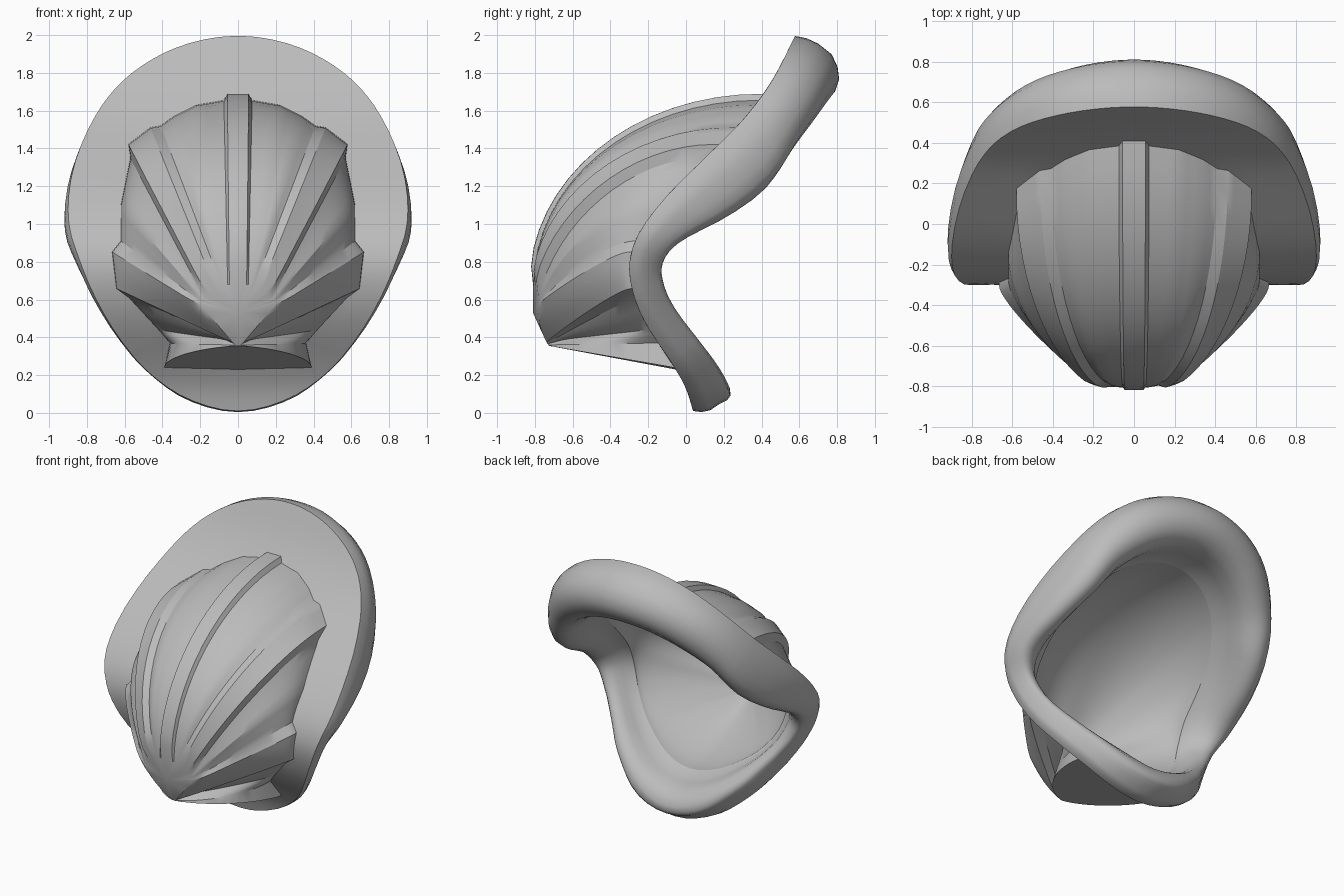
import bpy, bmesh, math
from mathutils import Vector

cube = bpy.data.objects.get("Cube")
if cube:
    bpy.data.objects.remove(cube)

grey = bpy.data.materials.new("matte_grey")
grey.use_nodes = True
grey.diffuse_color = (0.5, 0.5, 0.5, 1)
grey.node_tree.nodes["Principled BSDF"].inputs["Base Color"].default_value = (0.5, 0.5, 0.5, 1)


def curve(table, x):
    """Smooth interpolation through (x, value) pairs."""
    n = len(table)
    x = min(max(x, table[0][0]), table[-1][0])
    i = max(k for k in range(n - 1) if table[k][0] <= x)

    def slope(k):
        a, b = table[max(k - 1, 0)], table[min(k + 1, n - 1)]
        return (b[1] - a[1]) / (b[0] - a[0])
    (x0, v0), (x1, v1) = table[i], table[i + 1]
    h = x1 - x0
    t = (x - x0) / h
    return ((2*t**3 - 3*t*t + 1) * v0 + (t**3 - 2*t*t + t) * h * slope(i)
            + (3*t*t - 2*t**3) * v1 + (t**3 - t*t) * h * slope(i + 1))


def by_angle(table):
    """Mirror an angle table past both ends so that it runs level there."""
    return [(-table[1][0], table[1][1])] + table + [(360 - table[-2][0], table[-2][1])]


# Flange side profile (z, y), then values by angle from the top
FACE = [(0, .04), (.13, 0), (.27, -.08), (.45, -.2), (.6, -.27), (.78, -.3), (.95, -.25),
        (1.15, -.1), (1.35, .1), (1.55, .3), (1.75, .45), (2, .58)]
OUTLINE = by_angle([(0, .995), (37, .975), (60, .935), (90, .895), (103, .86), (118, .85),
                    (133, .87), (150, .92), (163, .96), (180, .99)])
DEPTH = by_angle([(0, .32), (30, .3), (45, .3), (60, .34), (75, .29), (90, .2), (110, .17),
                  (140, .18), (180, .22)])
LINING = by_angle([(0, .64), (60, .64), (90, .61), (105, .63), (130, .68), (150, .7),
                   (180, .73)])
ROUND = by_angle([(0, 1), (45, 1), (75, .85), (90, .65), (105, .3), (130, .15),
                  (150, .3), (180, .5)])
THINNING = by_angle([(0, 1), (50, 1.1), (90, 1.5), (180, 1.7)])
MIDDLE = Vector((0, .1, .8))


def face_y(z):
    return curve(FACE, z)


# Shell ribs: start x, start z, base x, base z, roundness, raise, steps to next
RIBS = [(0, .68, 0, 1.67, 1, .02, 2),
        (.045, .68, .055, 1.67, 1, .02, 1),
        (.055, .68, .075, 1.655, 1, 0, 3),
        (.07, .69, .22, 1.63, 1, 0, 3),
        (.08, .69, .34, 1.57, 1, 0, 2),
        (.09, .68, .41, 1.52, .95, 0, 1),
        (.12, .67, .45, 1.49, .95, .025, 4),
        (.16, .63, .56, 1.4, .85, .03, 1),
        (.18, .61, .57, 1.35, .8, 0, 4),
        (.19, .6, .62, 1.1, .7, 0, 4),
        (.2, .59, .62, .91, .42, 0, 1),
        (.2, .575, .645, .85, .24, .025, 4),
        (.03, .375, .635, .66, .2, .01, 1),
        (.025, .37, .6, .6, .13, -.03, 3),
        (.02, .365, .45, .42, .2, -.04, 3),
        (.015, .36, .36, .37, .7, 0, 1),
        (.01, .355, .39, .24, .8, 0, 6),
        (0, .355, 0, .23, 0, 0, 1)]

half = []
for a, b in zip(RIBS, RIBS[1:]):
    for k in range(a[6]):
        half.append([p + (q - p) * k / a[6] for p, q in zip(a[:6], b[:6])])
half.append(list(RIBS[-1][:6]))
columns = [(c, 1) for c in half] + [(c, -1) for c in half[-2:0:-1]]


def quarter(t, w):
    """Rise and fall along a quarter curve; w blends from straight to round."""
    s, c = math.sin(t * math.pi / 2), math.cos(t * math.pi / 2)
    return s, w * c + (1 - w) * (1 - s)


def shell_point(col, t):
    """Point on a rib line; t runs from the hub (0) to the flange (1)."""
    sx, sz, bx, bz, w, lift = col
    s, fall = quarter(t, w)
    sy = -.81 + .9 * sx * sx + 1.4 * max(0, .6 - sz) ** 2
    rise = 1 - fall if sz < .37 else s
    by = face_y(bz)
    p = Vector((sx + (bx - sx) * s, by + (sy - by) * fall, sz + (bz - sz) * rise))
    r = min(1, s / .14)
    p += (p - MIDDLE).normalized() * lift * r * r * (3 - 2 * r)
    if t == 1:
        p.y = face_y(p.z)
    return p


def column_angle(col):
    return math.atan2(col[2], col[3] - 1)


def flange_point(col, frac, depth):
    """Point between outer edge (frac 0) and inner base (1), pushed back by depth."""
    ang = column_angle(col)
    deg = math.degrees(ang)
    out = Vector((math.sin(ang), 0, math.cos(ang)))
    centre = Vector((0, 0, 1))
    edge = curve(OUTLINE, deg)
    if frac < 0:
        p = centre + out * (edge - .25 * frac)
    elif depth:
        base = centre + out * curve(LINING, deg)
        p = (centre + out * edge).lerp(base, frac ** curve(THINNING, deg))
    else:
        p = (centre + out * edge).lerp(shell_point(col, 1), frac)
    zc = min(max(p.z, .03), 1.97)
    slope = (face_y(zc + .03) - face_y(zc - .03)) / .06
    d = depth * curve(DEPTH, deg) / math.hypot(1, slope)
    return Vector((p.x, face_y(p.z) + d, p.z - d * slope))


def lining_point(col, t):
    """Point on the smooth bowl between the hub (0) and the rim lip (1)."""
    s, fall = quarter(t, curve(ROUND, math.degrees(column_angle(col))))
    lip = flange_point(col, 1, .15)
    return Vector((lip.x * s, lip.y + (-.75 - lip.y) * fall, .6 + (lip.z - .6) * s))


def make_part(name, rows, cap=None, angle=32):
    """Loft closed rings of mirrored columns, with an optional cap point at the end."""
    bm = bmesh.new()
    rings = []
    for fn in rows:
        ring = []
        for col, side in columns:
            p = fn(col)
            ring.append(bm.verts.new((p.x * side, p.y, p.z)))
        rings.append(ring)
    n = len(columns)
    for a, b in zip(rings, rings[1:]):
        for k in range(n):
            m = (k + 1) % n
            bm.faces.new((a[k], b[k], b[m], a[m]))
    if cap:
        tip = bm.verts.new(cap)
        for k in range(n):
            bm.faces.new((rings[-1][k], tip, rings[-1][(k + 1) % n]))
    me = bpy.data.meshes.new(name)
    bm.to_mesh(me)
    bm.free()
    me.materials.append(grey)
    ob = bpy.data.objects.new(name, me)
    bpy.context.collection.objects.link(ob)
    bpy.ops.object.select_all(action='DESELECT')
    ob.select_set(True)
    bpy.context.view_layer.objects.active = ob
    bpy.ops.object.shade_smooth_by_angle(angle=math.radians(angle))
    return me


STEPS = 16
# Ribbed outer shell, from the flange to the hub
make_part("ribbed_shell",
          [lambda c, t=1 - i / STEPS: shell_point(c, t) for i in range(STEPS + 1)],
          cap=(0, -.81, .53), angle=27)

# Flange with rolled rim: inner lip, around the back, over the edge, to the shell
section = [(1, .15), (.9, .27), (.8, .5), (.7, .75), (.58, .93), (.42, 1), (.26, .97),
           (.12, .86), (0, .68), (-.08, .42), (-.07, .2), (0, 0), (.25, 0), (.5, 0),
           (.75, 0), (1, 0)]
make_part("rolled_flange", [lambda c, f=f, d=d: flange_point(c, f, d) for f, d in section],
          angle=45)

# Smooth lining bowl, from the rim lip to the hub, facing the wearer
lining = make_part("inner_lining",
                   [lambda c, t=1 - i / STEPS: lining_point(c, t) for i in range(STEPS)],
                   cap=(0, -.75, .6), angle=60)
lining.flip_normals()
